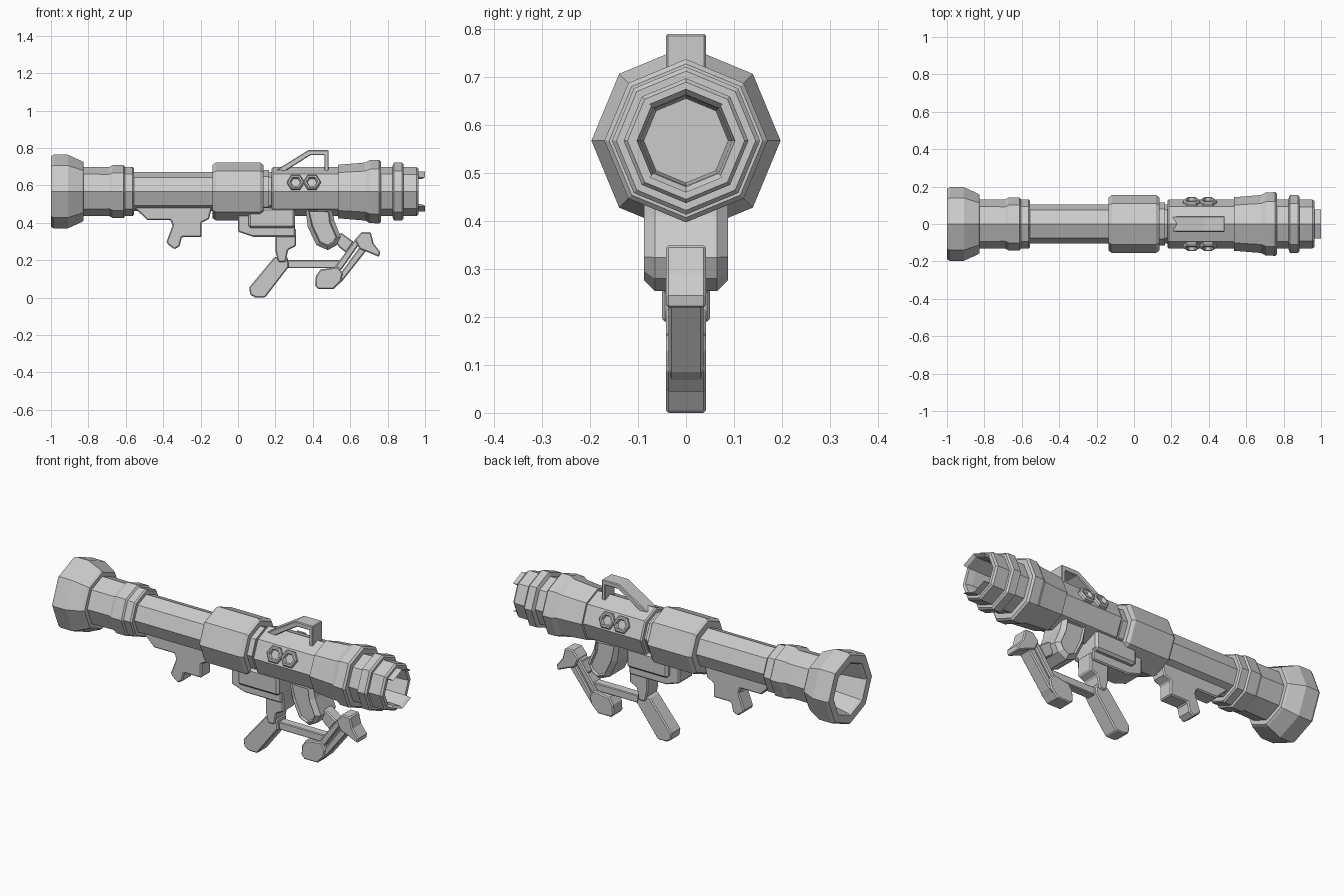
import bpy, bmesh
from math import sin, cos, pi, radians
from mathutils import Matrix, Vector

if "Cube" in bpy.data.objects:
    bpy.data.objects.remove(bpy.data.objects["Cube"])

AXIS_Z = 0.567


def finish(name, bm, bevel=0.0):
    bmesh.ops.recalc_face_normals(bm, faces=bm.faces)
    mesh = bpy.data.meshes.new(name)
    bm.to_mesh(mesh)
    bm.free()
    obj = bpy.data.objects.new(name, mesh)
    bpy.context.collection.objects.link(obj)
    if bevel:
        mod = obj.modifiers.new("Bevel", 'BEVEL')
        mod.width = bevel
        mod.segments = 1
        mod.limit_method = 'ANGLE'
        mod.angle_limit = radians(50)
    return obj


def lathe(name, profile):
    """Eight-sided solid around the barrel axis from (x, radius) pairs."""
    bm = bmesh.new()
    rings = [[bm.verts.new((x, r * cos(i * pi / 4), AXIS_Z + r * sin(i * pi / 4)))
              for i in range(8)] for x, r in profile]
    for a, b in zip(rings, rings[1:]):
        for i in range(8):
            j = (i + 1) % 8
            bm.faces.new((a[i], a[j], b[j], b[i]))
    bm.faces.new(rings[0])
    bm.faces.new(rings[-1])
    return finish(name, bm)


def prism(name, outline, half, bevel=0.006, panel=False):
    """Side outline (x, z) extruded to +-half in y, optionally with sunken side panels."""
    bm = bmesh.new()
    sides = [[bm.verts.new((x, y, z)) for x, z in outline] for y in (-half, half)]
    caps = [bm.faces.new(s) for s in sides]
    n = len(outline)
    for i in range(n):
        j = (i + 1) % n
        bm.faces.new((sides[0][i], sides[0][j], sides[1][j], sides[1][i]))
    bmesh.ops.recalc_face_normals(bm, faces=bm.faces)
    if panel:
        bmesh.ops.inset_region(bm, faces=caps, thickness=0.022, depth=0.022)
        bmesh.ops.inset_region(bm, faces=caps, thickness=0.006, depth=-0.012)
    return finish(name, bm, bevel)


def box(name, x0, x1, z0, z1, half, bevel=0.006):
    return prism(name, [(x0, z0), (x1, z0), (x1, z1), (x0, z1)], half, bevel)


# Rear flare with open funnel and collar
lathe("rear_bell", [(-.72, .10), (-.80, .105), (-.98, .135), (-1.0, .145), (-1.0, .188),
                    (-.985, .197), (-.91, .197), (-.835, .163), (-.825, .155), (-.825, .132),
                    (-.69, .130), (-.67, .142), (-.612, .142), (-.605, .132),
                    (-.565, .132), (-.557, .125), (-.557, .09)])
# Main tube and central sleeve
lathe("main_tube", [(-.60, .105), (.20, .105)])
lathe("center_sleeve", [(-.135, .09), (-.135, .143), (-.118, .155), (.118, .155),
                        (.135, .143), (.135, .115), (.165, .115), (.165, .09)])
# Forward body, flared collar, ring and open muzzle
lathe("front_body", [(.18, .09), (.18, .124), (.187, .131), (.535, .131), (.535, .143),
                     (.68, .155), (.705, .169), (.755, .170), (.765, .160), (.765, .132),
                     (.825, .132), (.833, .154), (.876, .154), (.885, .145), (.885, .13),
                     (.955, .13), (.965, .122), (.965, .102), (.93, .096), (.80, .088)])

# Muzzle prongs above and below
for name, s in (("upper_prong", 1), ("lower_prong", -1)):
    bm = bmesh.new()
    rows = []
    for a in (45, 90, 135):
        c, d = cos(radians(a)), s * sin(radians(a))
        rows.append([bm.verts.new((x, r * c, AXIS_Z + r * d))
                     for x, r in ((.93, .108), (1.0, .108), (.985, .096), (.93, .094))])
    for a, b in zip(rows, rows[1:]):
        for i in range(4):
            j = (i + 1) % 4
            bm.faces.new((a[i], a[j], b[j], b[i]))
    bm.faces.new(rows[0])
    bm.faces.new(rows[-1])
    finish(name, bm)

# Carry handle on top
prism("carry_handle", [(.205, .682), (.377, .789), (.484, .789), (.484, .67), (.462, .67),
                       (.462, .762), (.388, .762), (.25, .675)], .042, .004)

# Paired hexagon ring fittings on both upper side faces
for side, label in ((-1, "near"), (1, "far")):
    tilt = radians(22.5)
    normal = Vector((0, side * cos(tilt), sin(tilt)))
    up = Vector((0, -side * sin(tilt), cos(tilt)))
    base = Vector((0, 0, AXIS_Z)) + normal * (.131 * cos(tilt))
    bm = bmesh.new()
    for cx in (.308, .396):
        loops = []
        for r, h in ((.047, -.01), (.047, .013), (.040, .02), (.031, .02), (.025, .004)):
            loops.append([bm.verts.new(base + normal * h + up * (r * sin(k * pi / 3))
                                       + Vector((cx + r * cos(k * pi / 3), 0, 0)))
                          for k in range(6)])
        for a, b in zip(loops, loops[1:]):
            for i in range(6):
                j = (i + 1) % 6
                bm.faces.new((a[i], a[j], b[j], b[i]))
        bm.faces.new(loops[0])
        bm.faces.new(loops[-1])
    finish(label + "_side_fitting", bm)

# Rear under-barrel grip
prism("rear_grip", [(-.548, .50), (-.548, .475), (-.484, .414), (-.36, .414), (-.35, .385),
                    (-.382, .30), (-.375, .285), (-.34, .258), (-.312, .275), (-.30, .323),
                    (-.195, .323), (-.195, .40), (-.155, .42), (-.135, .50)], .042)

# Trigger housing under the sleeve
prism("housing", [(.0, .46), (.0, .352), (.08, .325), (.305, .325), (.305, .46)], .06)
box("housing_plate", .055, .305, .372, .48, .087, .012)
prism("grip_joint", [(.20, .37), (.31, .37), (.31, .275), (.268, .255), (.255, .19),
                     (.215, .19), (.20, .25)], .05)
prism("rear_handle", [(.195, .217), (.265, .217), (.272, .165), (.145, .0), (.093, .0),
                      (.065, .015), (.06, .055)], .042)
box("lower_bar", .25, .56, .158, .20, .025, .004)

# Forward strut hanging from the body
prism("forward_strut", [(.36, .48), (.50, .48), (.515, .41), (.55, .324), (.528, .28),
                        (.48, .254), (.42, .28), (.373, .377)], .065, 0, panel=True)
prism("strut_link", [(.50, .33), (.555, .345), (.62, .297), (.578, .24), (.54, .27)], .032)

# Front handle, slotted frame and shoulder rest
prism("front_handle", [(.412, .062), (.416, .115), (.44, .15), (.535, .165), (.56, .13),
                       (.55, .085), (.51, .045), (.43, .045)], .042)
prism("frame_upper_bar", [(.51, .15), (.544, .20), (.63, .315), (.655, .295), (.55, .145)], .036)
prism("frame_lower_bar", [(.53, .065), (.545, .125), (.65, .27), (.685, .25), (.555, .085)], .036)
prism("shoulder_rest", [(.625, .31), (.66, .35), (.71, .35), (.725, .29), (.76, .245),
                        (.755, .217), (.685, .247), (.65, .26)], .042)
